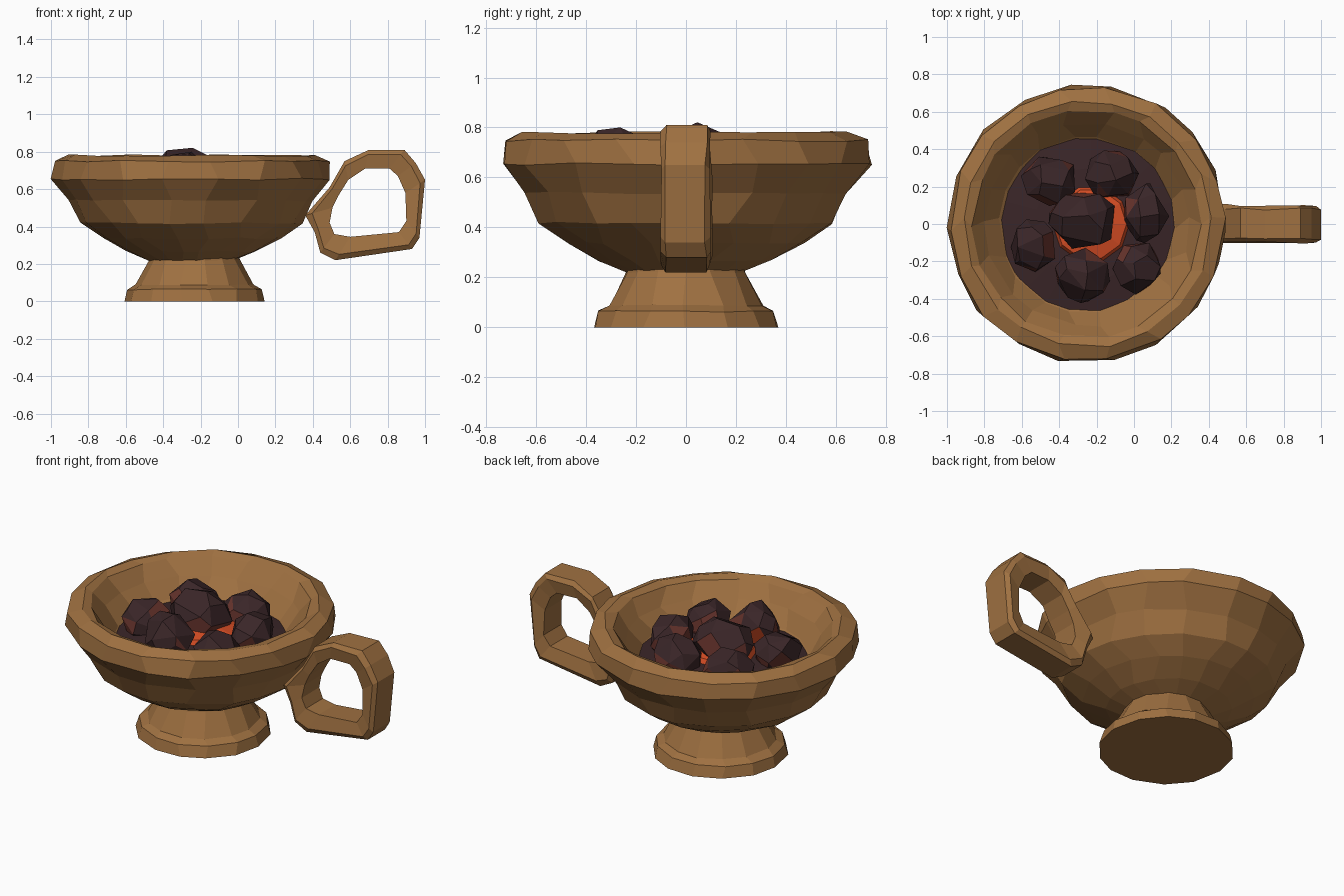
import bpy, bmesh, math, random
from mathutils import Vector

if "Cube" in bpy.data.objects:
    bpy.data.objects.remove(bpy.data.objects["Cube"])

random.seed(7)


def material(name, rgb):
    m = bpy.data.materials.new(name)
    m.diffuse_color = (*rgb, 1)
    m.use_nodes = True
    m.node_tree.nodes["Principled BSDF"].inputs["Base Color"].default_value = m.diffuse_color
    return m


WOOD = material("brown wood", (0.35, 0.165, 0.053))
COAL = material("dark coal", (0.042, 0.019, 0.021))
EMBER = material("red ember", (0.145, 0.036, 0.027))
GLOW = material("orange glow", (0.68, 0.075, 0.018))


def finish(name, bm, mats):
    bmesh.ops.recalc_face_normals(bm, faces=bm.faces)
    me = bpy.data.meshes.new(name)
    bm.to_mesh(me)
    bm.free()
    for m in mats:
        me.materials.append(m)
    ob = bpy.data.objects.new(name, me)
    bpy.context.collection.objects.link(ob)
    return ob


def lathe(name, profile, sides, cx, mat, wobble=0.0):
    """Closed turned shape with slightly hand-carved, uneven rings."""
    bm = bmesh.new()
    rings = []
    for r, z in profile:
        ring = []
        for i in range(sides):
            a = 2 * math.pi * i / sides + random.uniform(-1, 1) * wobble * 4
            rr = r * (1 + random.uniform(-1, 0.3) * wobble)
            zz = z + (random.uniform(-0.4, 0.2) * wobble if z > 0 else 0)
            ring.append(bm.verts.new((cx + rr * math.cos(a), rr * math.sin(a), zz)))
        rings.append(ring)
    for a, b in zip(rings, rings[1:]):
        for i in range(sides):
            j = (i + 1) % sides
            bm.faces.new((a[i], a[j], b[j], b[i]))
    bm.faces.new(rings[0][::-1])
    bm.faces.new(rings[-1])
    return finish(name, bm, [mat])


# Foot and bowl
lathe("foot", [(0.378, 0), (0.36, 0.065), (0.315, 0.09), (0.245, 0.22), (0.235, 0.25)],
      14, -0.232, WOOD, 0.012)
lathe("bowl", [(0.22, 0.215), (0.35, 0.27), (0.48, 0.34), (0.595, 0.42), (0.655, 0.54),
               (0.75, 0.655), (0.74, 0.75), (0.665, 0.782), (0.615, 0.765),
               (0.55, 0.68), (0.475, 0.585), (0.40, 0.53)],
      18, -0.252, WOOD, 0.018)

# Handle: ring of six-sided cross-sections between an outer and an inner outline
outer = [(0.49, 0.61), (0.57, 0.75), (0.70, 0.81), (0.89, 0.81), (0.95, 0.74), (1.0, 0.65),
         (0.97, 0.34), (0.93, 0.28), (0.52, 0.22), (0.44, 0.26), (0.41, 0.37), (0.36, 0.46)]
inner = [(0.54, 0.57), (0.59, 0.65), (0.68, 0.71), (0.81, 0.71), (0.855, 0.67), (0.895, 0.58),
         (0.90, 0.43), (0.86, 0.37), (0.60, 0.345), (0.515, 0.36), (0.49, 0.42), (0.505, 0.50)]
bm = bmesh.new()
sections = []
for o, i in zip(outer, inner):
    o, i = Vector(o), Vector(i)
    sec = []
    for t, y in ((0, 0.08), (0.25, 0.1), (1, 0.083), (1, -0.083), (0.25, -0.1), (0, -0.08)):
        p = o.lerp(i, t)
        sec.append(bm.verts.new((p.x, y + random.uniform(-0.006, 0.006), p.y)))
    sections.append(sec)
for k, a in enumerate(sections):
    b = sections[(k + 1) % len(sections)]
    for i in range(6):
        j = (i + 1) % 6
        bm.faces.new((a[i], a[j], b[j], b[i]))
finish("handle", bm, [WOOD])

# Ash bed and the glowing core between the coals
lathe("coal_bed", [(0.44, 0.54), (0.485, 0.575), (0.30, 0.60), (0.05, 0.61)], 24, -0.23, COAL)
lathe("glowing_core", [(0.22, 0.58), (0.19, 0.63), (0.10, 0.65)], 10, -0.23, GLOW)


def coal(name, centre, radii, points=22):
    """Chunky rock: hull of jittered points; faces turned to the pile's heart glow."""
    bm = bmesh.new()
    spin = random.uniform(0, 6)
    for k in range(points):
        h = 1 - 2 * (k + 0.5) / points
        a = k * 2.39996 + spin + random.uniform(-0.3, 0.3)
        h = max(-0.97, min(0.97, h + random.uniform(-0.1, 0.1)))
        s = math.sqrt(1 - h * h)
        d = Vector((s * math.cos(a), s * math.sin(a), h)) * random.uniform(0.97, 1.1)
        bm.verts.new(Vector(centre) + Vector([d[n] * radii[n] for n in range(3)]))
    bmesh.ops.convex_hull(bm, input=bm.verts)
    bmesh.ops.dissolve_limit(bm, angle_limit=math.radians(14), verts=bm.verts, edges=bm.edges)
    bmesh.ops.recalc_face_normals(bm, faces=bm.faces)
    heart = Vector((-0.25, 0.0, 0.60))
    for f in bm.faces:
        c = f.calc_center_median()
        inward = f.normal.dot((heart - c).normalized())
        if inward > 0.35 and c.z < 0.66:
            f.material_index = 2 if random.random() < 0.35 else 1
        elif f.normal.z < 0.6 and (inward > 0 or c.z < centre[2] + 0.03):
            f.material_index = 1 if random.random() < 0.6 else 0
    finish(name, bm, [COAL, EMBER, GLOW])


# Coals: one on top, six around it
pile = [((-0.275, 0.02, 0.685), (0.18, 0.155, 0.14)),
        ((-0.45, 0.23, 0.635), (0.15, 0.13, 0.125)),
        ((-0.12, 0.26, 0.635), (0.14, 0.13, 0.13)),
        ((0.06, 0.06, 0.635), (0.12, 0.155, 0.13)),
        ((0.02, -0.235, 0.62), (0.125, 0.14, 0.13)),
        ((-0.28, -0.28, 0.66), (0.145, 0.14, 0.14)),
        ((-0.54, -0.11, 0.63), (0.125, 0.14, 0.125))]
for n, (c, r) in enumerate(pile):
    coal(f"coal_{n + 1}", c, r)
